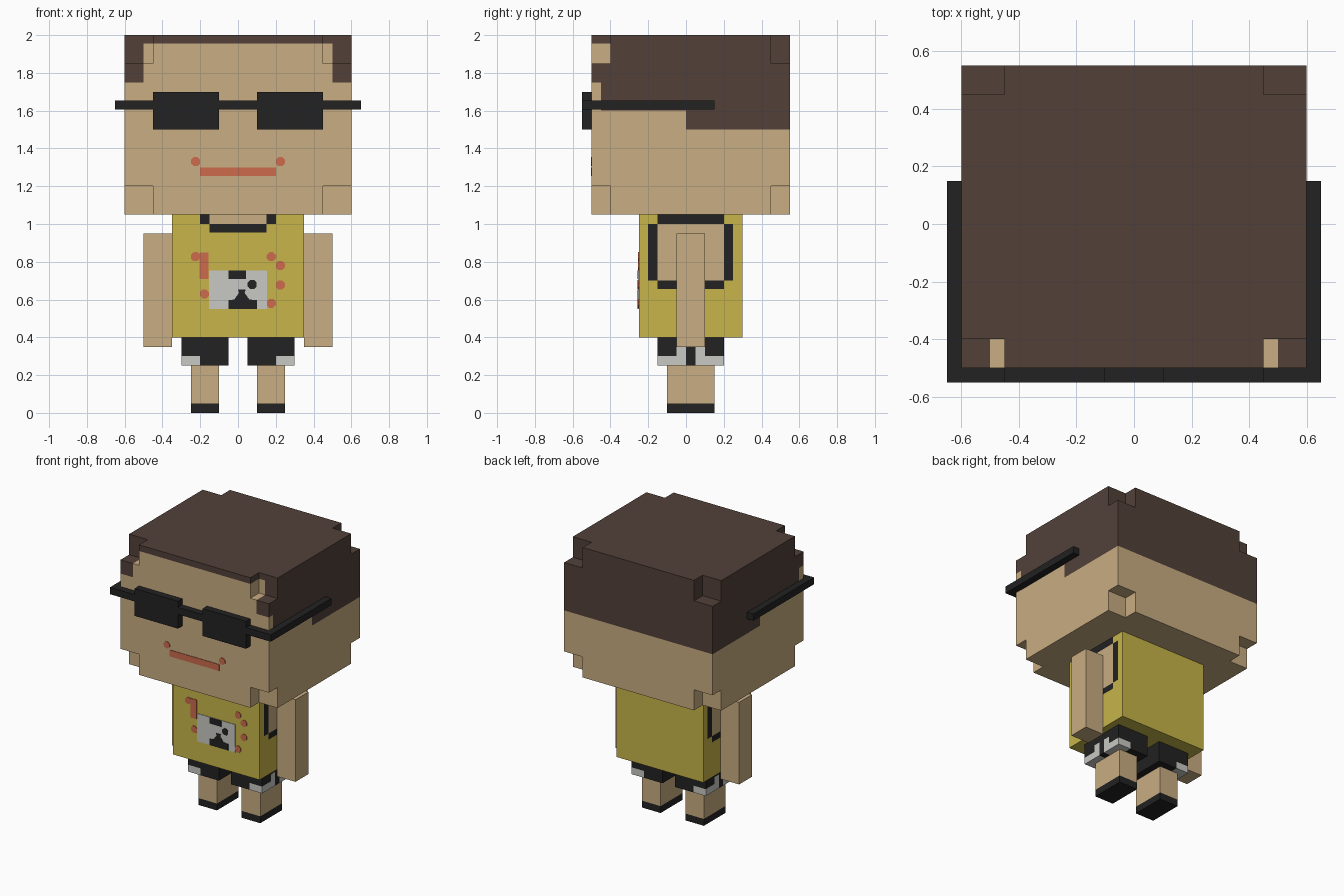
import bpy
import math
from itertools import product

if "Cube" in bpy.data.objects:
    bpy.data.objects.remove(bpy.data.objects["Cube"])


def material(name, rgb):
    def lin(c):
        c /= 255
        return c / 12.92 if c <= 0.04045 else ((c + 0.055) / 1.055) ** 2.4
    m = bpy.data.materials.new(name)
    m.diffuse_color = (*[lin(c) for c in rgb], 1)
    m.use_nodes = True
    m.node_tree.nodes["Principled BSDF"].inputs["Base Color"].default_value = m.diffuse_color
    return m


SKIN, HAIR, YELLOW, BLACK, RED, WHITE = MATS = [
    material("skin", (201, 173, 130)), material("brown hair", (82, 64, 57)),
    material("yellow cloth", (199, 181, 74)), material("black", (34, 34, 34)),
    material("coral red", (204, 107, 76)), material("off white", (200, 200, 196))]


def make(name, verts, faces, mats):
    """Mesh object with one material per face."""
    me = bpy.data.meshes.new(name)
    me.from_pydata(verts, [], faces)
    used = list(dict.fromkeys(mats))
    for m in used:
        me.materials.append(m)
    for p, m in zip(me.polygons, mats):
        p.material_index = used.index(m)
    ob = bpy.data.objects.new(name, me)
    bpy.context.collection.objects.link(ob)
    return ob


def blocks(name, xs, ys, zs, colour, filled=lambda x, y, z: True):
    """Skin of the filled cells of a grid; colour is a material or a rule of face centre and normal axis."""
    grid = [sorted(xs), sorted(ys), sorted(zs)]
    size = [len(g) - 1 for g in grid]

    def solid(cell):
        if any(c < 0 or c >= n for c, n in zip(cell, size)):
            return False
        return filled(*[(g[c] + g[c + 1]) / 2 for g, c in zip(grid, cell)])

    index, verts, faces, mats = {}, [], [], []
    for cell in product(*map(range, size)):
        if not solid(cell):
            continue
        for a, s in product(range(3), (0, 1)):
            near = list(cell)
            near[a] += 2 * s - 1
            if solid(near):
                continue
            face, corners = [], []
            for u, v in ((0, 0), (1, 0), (1, 1), (0, 1)):
                k = list(cell)
                k[a] += s
                k[(a + 1) % 3] += u
                k[(a + 2) % 3] += v
                k = tuple(k)
                co = tuple(g[i] for g, i in zip(grid, k))
                corners.append(co)
                if k not in index:
                    index[k] = len(verts)
                    verts.append(co)
                face.append(index[k])
            faces.append(face if s else face[::-1])
            mid = [sum(c[i] for c in corners) / 4 for i in range(3)]
            mats.append(colour(*mid, a) if callable(colour) else colour)
    return make(name, verts, faces, mats)


def plate(name, outline, y, colour, thick=0.004):
    """Thin painted detail on a front face; outline is (x, z), anticlockwise from the front."""
    n = len(outline)
    verts = [(x, y - thick, z) for x, z in outline] + [(x, y, z) for x, z in outline]
    faces = [list(range(n)), list(range(2 * n - 1, n - 1, -1))]
    faces += [[i, i + n, (i + 1) % n + n, (i + 1) % n] for i in range(n)]
    return make(name, verts, faces, [colour] * len(faces))


def rect(x0, x1, z0, z1):
    return [(x0, z0), (x1, z0), (x1, z1), (x0, z1)]


def dot(x, z, r=0.026):
    return [(x + r * math.cos(math.radians(45 * i + 22.5)),
             z + r * math.sin(math.radians(45 * i + 22.5))) for i in range(8)]


def both(*v):
    return [s * x for x in v for s in (-1, 1)]


# Head with notched corners; hair painted by position
def head_colour(x, y, z, axis):
    x = abs(x)
    hair = (z > 1.955 or (z > 1.75 and x > 0.5) or (z > 1.5 and y > 0)
            or (z > 1.6 and y > -0.45 and x > 0.5))
    return HAIR if hair else SKIN


blocks("head", both(0.6, 0.5, 0.45), [-0.5, -0.45, -0.4, 0, 0.45, 0.55],
       [1.05, 1.2, 1.5, 1.6, 1.75, 1.85, 1.955, 2.0], head_colour,
       lambda x, y, z: not (abs(x) > 0.45 and not -0.4 < y < 0.45 and not 1.2 < z < 1.85))

# Sunglasses: lenses, bridge bar and side arms
blocks("sunglasses", both(0.65, 0.6, 0.45, 0.1), [-0.55, -0.5, 0.15],
       [1.5, 1.605, 1.655, 1.7], BLACK,
       lambda x, y, z: (1.605 < z < 1.655 and (y < -0.5 or abs(x) > 0.6))
       or (y < -0.5 and 0.1 < abs(x) < 0.45))

# Mouth
plate("mouth", rect(-0.2, 0.2, 1.253, 1.3), -0.5, RED)
for s, side in ((-1, "left"), (1, "right")):
    plate(side + "_mouth_corner", dot(s * 0.224, 1.33), -0.5, RED)


# Shirt with black-trimmed neck and arm holes
def shirt_colour(x, y, z, axis):
    if axis == 1 and y < 0:
        if z > 1.0 and abs(x) < 0.2:
            return SKIN if abs(x) < 0.15 else BLACK
        if z > 0.955 and abs(x) < 0.15:
            return BLACK
    if axis == 0:
        if -0.15 < y < 0.2 and z > 0.655:
            return SKIN if 0.7 < z < 1.0 else BLACK
        if -0.2 < y < 0.25 and 0.7 < z < 1.0:
            return BLACK
    return YELLOW


blocks("shirt", both(0.35, 0.2, 0.15), [-0.25, -0.2, -0.15, 0.2, 0.25, 0.3],
       [0.4, 0.655, 0.7, 0.955, 1.0, 1.05], shirt_colour)

# Shirt picture
plate("picture_panel", rect(-0.154, 0.154, 0.55, 0.753), -0.25, WHITE)
plate("picture_top_mark", rect(-0.05, 0.043, 0.708, 0.753), -0.252, BLACK)
plate("picture_eye", dot(0.075, 0.68), -0.252, BLACK)
plate("picture_base_mark", [(-0.05, 0.55), (0.1, 0.55), (0.1, 0.597), (0.06, 0.6),
                            (0.035, 0.635), (0.04, 0.652), (0, 0.652), (0.005, 0.635),
                            (-0.02, 0.6), (-0.05, 0.597)], -0.252, BLACK)
plate("picture_stripe", rect(-0.205, -0.157, 0.71, 0.85), -0.25, RED)
for i, (x, z) in enumerate([(-0.226, 0.827), (-0.178, 0.63), (0.176, 0.827),
                            (0.224, 0.78), (0.224, 0.677), (0.176, 0.58)]):
    plate(f"picture_dot_{i + 1}", dot(x, z), -0.25, RED)


# Shorts with white outer hem, split by a black strip
def shorts_colour(x, y, z, axis):
    if abs(x) > 0.2 and not 0 < y < 0.05:
        if z < 0.3 or (axis == 0 and abs(x) > 0.29 and z < 0.35 and -0.05 < y < 0.1):
            return WHITE
    return BLACK


def leg_colour(x, y, z, axis):
    return BLACK if z < 0.05 else SKIN


# Limbs, mirrored
for s, side in ((-1, "left"), (1, "right")):
    blocks(side + "_arm", [s * 0.35, s * 0.5], [-0.05, 0.1], [0.35, 0.95], SKIN)
    blocks(side + "_shorts_leg", [s * 0.05, s * 0.2, s * 0.3],
           [-0.15, -0.05, 0, 0.05, 0.1, 0.2], [0.25, 0.3, 0.35, 0.4], shorts_colour)
    blocks(side + "_leg", [s * 0.1, s * 0.25], [-0.1, 0.15], [0, 0.05, 0.25], leg_colour)
